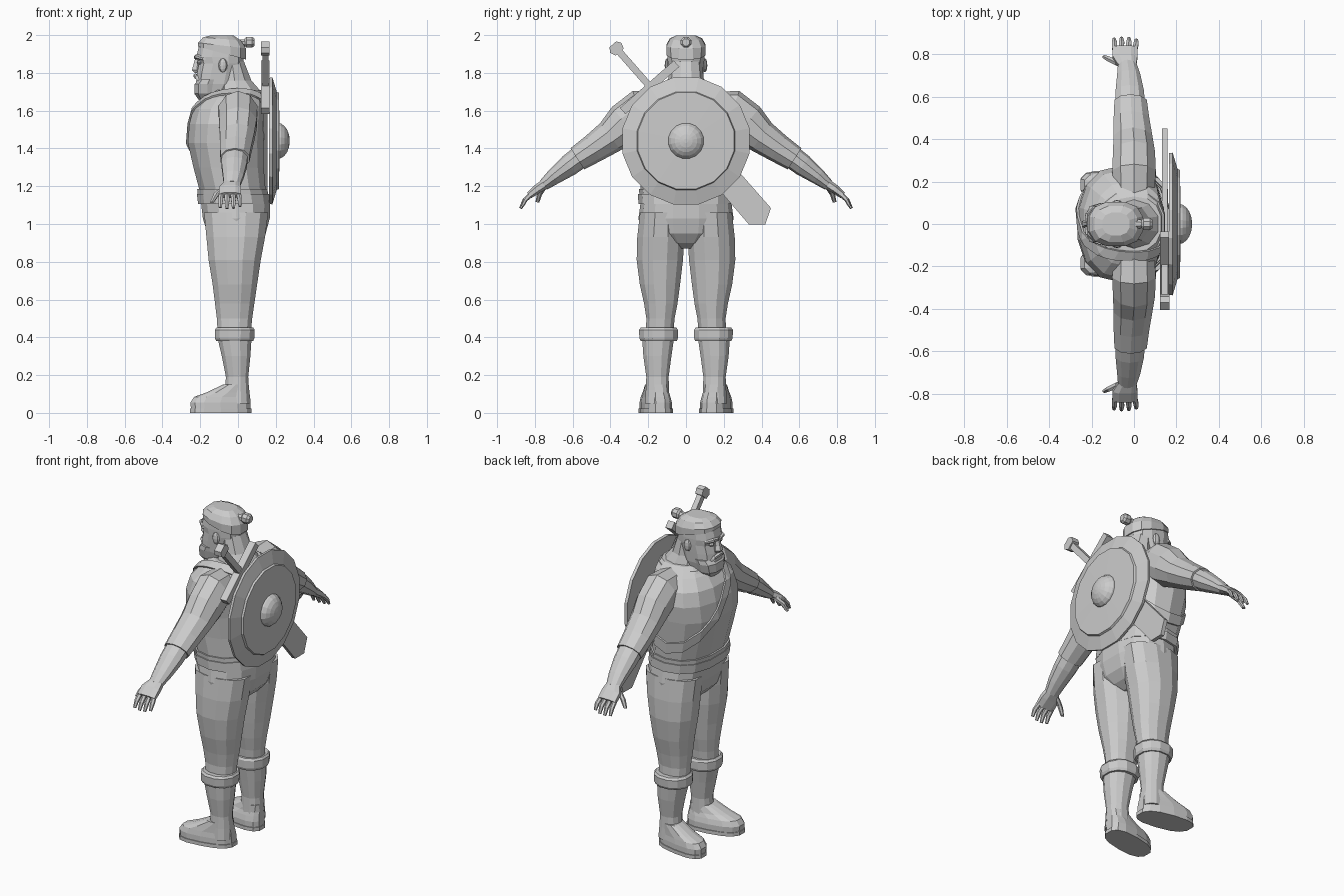
import bpy, bmesh, math
from mathutils import Vector as V

def finish(name, bm, mirror=False):
    bmesh.ops.recalc_face_normals(bm, faces=bm.faces)
    me = bpy.data.meshes.new(name)
    bm.to_mesh(me)
    bm.free()
    ob = bpy.data.objects.new(name, me)
    bpy.context.collection.objects.link(ob)
    if mirror:
        m = ob.modifiers.new("mirror", 'MIRROR')
        m.use_axis = (False, True, False)
    return ob

def loft(name, rings, n=12, p=1.0, mirror=False):
    """Skin through rings given as (centre, u half-axis, v half-axis); p < 1 is boxier."""
    bm = bmesh.new()
    sp = lambda t: math.copysign(abs(t) ** p, t)
    loops = []
    for c, u, v in rings:
        angs = [2 * math.pi * (i + .5) / n for i in range(n)]
        loops.append([bm.verts.new(V(c) + V(u) * sp(math.cos(a)) + V(v) * sp(math.sin(a)))
                      for a in angs])
    for a, b in zip(loops, loops[1:]):
        for i in range(n):
            bm.faces.new((a[i], a[(i + 1) % n], b[(i + 1) % n], b[i]))
    bm.faces.new(loops[0])
    bm.faces.new(loops[-1])
    return finish(name, bm, mirror)

def level(rows, skew=0.0, tilt=0.0):
    """Horizontal rings from (z, x0, x1, y0, y1)."""
    return [(((a + b) / 2, (c + d) / 2, z), ((b - a) / 2, skew * (b - a) / 2, tilt),
             (0, (d - c) / 2, 0)) for z, a, b, c, d in rows]

def sym(rows):
    return level([(z, a, b, -h, h) for z, a, b, h in rows])

def limb(rows):
    """Rings along an arm from (x, y, z, half depth in x, half thickness)."""
    pts = [V(r[:3]) for r in rows]
    out = []
    for i, r in enumerate(rows):
        d = (pts[min(i + 1, len(pts) - 1)] - pts[max(i - 1, 0)]).normalized()
        w = d.cross(V((1, 0, 0))).normalized()
        out.append((pts[i], (r[3], 0, 0), w * r[4]))
    return out

def prism(name, pts, x0, x1):
    """Extrude a (y, z) outline along x."""
    bm = bmesh.new()
    f = bm.faces.new([bm.verts.new((x0, y, z)) for y, z in pts])
    g = bmesh.ops.extrude_face_region(bm, geom=[f])['geom']
    bmesh.ops.translate(bm, verts=[e for e in g if isinstance(e, bmesh.types.BMVert)],
                        vec=(x1 - x0, 0, 0))
    return finish(name, bm)

def ball(name, c, s, n=8, mirror=False):
    bm = bmesh.new()
    bmesh.ops.create_uvsphere(bm, u_segments=n, v_segments=6, radius=1)
    for v in bm.verts:
        v.co = V((v.co.x * s[0] + c[0], v.co.y * s[1] + c[1], v.co.z * s[2] + c[2]))
    return finish(name, bm, mirror)

# Torso and neck
torso = loft("torso", sym([(1.08, -.19, .155, .235), (1.18, -.208, .15, .24),
    (1.30, -.24, .14, .25), (1.43, -.27, .14, .265), (1.53, -.262, .145, .275),
    (1.61, -.24, .145, .255), (1.67, -.19, .145, .2), (1.71, -.13, .13, .13)]), 14, .85)
loft("neck", sym([(1.66, -.13, .15, .16), (1.71, -.12, .12, .115),
    (1.76, -.11, .075, .095), (1.86, -.1, .035, .085)]), 10)
loft("collar", level([(1.67, -.185, .15, -.18, .18), (1.695, -.165, .145, -.155, .155)]), 14, .85)

# Chest strap: a slanted slice of the puffed-out torso
bm = bmesh.new()
bm.from_mesh(torso.data)
bm.normal_update()
for v in bm.verts:
    v.co += v.normal * .01
nrm = V((0, .74, .67)).normalized()
for s in (1, -1):
    bmesh.ops.bisect_plane(bm, geom=bm.verts[:] + bm.edges[:] + bm.faces[:],
        plane_co=V((0, -.13, 1.68)) + nrm * .024 * s, plane_no=nrm * s, clear_outer=True)
strap = finish("chest_strap", bm)
strap.modifiers.new("thickness", 'SOLIDIFY').thickness = .018

# Belt
loft("belt", sym([(1.105, -.215, .175, .252), (1.16, -.222, .168, .254)]), 14, .85)
loft("belt_upper_band", sym([(1.16, -.218, .163, .247), (1.185, -.22, .16, .249)]), 14, .85)

# Trousers
loft("trouser_seat", sym([(1.115, -.2, .175, .24), (1.03, -.19, .172, .252),
    (.95, -.165, .15, .235), (.90, -.12, .11, .15), (.87, -.07, .06, .06)]), 14, .85)
loft("trouser_leg", level([(1.06, -.185, .165, .01, .247), (.93, -.172, .148, .005, .262),
    (.81, -.16, .125, .012, .265), (.68, -.138, .105, .028, .248), (.58, -.125, .09, .042, .225),
    (.50, -.115, .078, .058, .212), (.42, -.11, .07, .065, .215)]), 12, .9, True)

# Boots
loft("boot_cuff", level([(.38, -.118, .083, .046, .242), (.395, -.126, .09, .04, .25),
    (.44, -.126, .092, .04, .252), (.452, -.115, .083, .048, .242)]), 12, .9, True)
loft("boot_shaft", level([(.40, -.112, .075, .06, .235), (.30, -.088, .068, .075, .228),
    (.19, -.066, .056, .09, .212), (.12, -.07, .06, .088, .215), (.05, -.07, .065, .085, .22)]),
    12, .9, True)
loft("boot_foot", level([(.02, -.252, .07, .083, .238), (.055, -.255, .07, .083, .238),
    (.085, -.235, .067, .09, .232), (.108, -.17, .063, .095, .225),
    (.15, -.08, .058, .095, .215)], -.16), 14, .75, True)
loft("boot_sole", level([(0, -.256, .075, .078, .243), (.022, -.256, .075, .078, .243)], -.16),
     14, .75, True)

# Arms: sleeve, forearm, hand
loft("sleeve", limb([(0, .13, 1.60, .1, .1), (0, .24, 1.59, .108, .122), (0, .32, 1.53, .104, .115),
    (-.005, .40, 1.462, .096, .09), (-.012, .49, 1.40, .088, .077), (-.016, .575, 1.345, .08, .067)]),
    10, 1, True)
loft("forearm", limb([(-.016, .54, 1.37, .073, .061), (-.02, .62, 1.31, .07, .058),
    (-.025, .70, 1.25, .057, .043), (-.032, .755, 1.205, .045, .03)]), 10, 1, True)
loft("palm", limb([(-.032, .745, 1.213, .045, .028), (-.042, .785, 1.187, .062, .026),
    (-.043, .83, 1.152, .062, .02)]), 8, .8, True)
for i, reach in enumerate((.93, 1.0, .98, .85)):
    x = -.09 + .031 * i
    loft("finger_%d" % (i + 1), limb([(x, .818, 1.16, .014, .014),
        (x - .002 + .003 * i, .818 + .037 * reach, 1.16 - .036 * reach, .014, .012),
        (x - .004 + .004 * i, .818 + .058 * reach, 1.16 - .078 * reach, .009, .008)]), 6, 1, True)
loft("thumb", limb([(-.07, .755, 1.195, .02, .017), (-.112, .775, 1.16, .018, .014),
    (-.138, .787, 1.115, .011, .01)]), 6, 1, True)

# Head
loft("head", sym([(1.648, -.2, -.12, .05), (1.68, -.222, -.05, .078), (1.74, -.226, 0, .092),
    (1.80, -.22, .015, .096), (1.85, -.21, .03, .099), (1.885, -.224, .035, .1),
    (1.935, -.212, .035, .098), (1.97, -.185, .02, .08)]), 12, .8)
hair = [(1.905, -.215, .045, -.106, .106), (1.945, -.215, .045, -.107, .107),
        (1.98, -.188, .018, -.088, .088), (1.997, -.15, -.02, -.055, .055)]
loft("hair_cap", [(c, (u[0], 0, t), v) for (c, u, v), t in
                  zip(level(hair), (-.035, -.015, -.008, 0))], 12, .8)
loft("hair_knot_stem", [((x, 0, 1.955 + x * .1), (0, r, 0), (0, 0, r))
                        for x, r in ((0, .025), (.045, .02))], 8)
loft("hair_knot", [((x, 0, 1.962), (0, r, 0), (0, 0, r))
                   for x, r in ((.035, .02), (.045, .031), (.075, .031), (.088, .02))], 8)
loft("nose", sym([(1.80, -.232, -.19, .024), (1.815, -.248, -.19, .027),
    (1.84, -.24, -.19, .017), (1.89, -.226, -.19, .012)]), 6)
loft("brow", [((-.222, .012, 1.882), (.012, 0, 0), (0, 0, .011)),
              ((-.218, .05, 1.887), (.012, 0, 0), (0, 0, .013)),
              ((-.18, .085, 1.875), (.01, 0, 0), (0, 0, .009))], 6, 1, True)
ball("eye", (-.203, .042, 1.855), (.014, .017, .011), 8, True)
ball("ear", (-.08, .1, 1.84), (.024, .013, .037), 8, True)
loft("moustache", [((-.225, 0, 1.785), (.013, 0, 0), (0, 0, .012)),
                   ((-.216, .04, 1.775), (.012, 0, 0), (0, 0, .012)),
                   ((-.185, .065, 1.745), (.01, 0, 0), (0, 0, .01))], 6, 1, True)
loft("beard", sym([(1.655, -.208, -.13, .05), (1.69, -.234, -.09, .084),
    (1.74, -.232, -.09, .098), (1.765, -.21, -.09, .1)]), 10, .75)

# Shield: lathed disc around x with a raised inner face and a domed boss
def disc(name, rows, n):
    return loft(name, [((x, 0, 1.44), (0, r, 0), (0, 0, r)) for x, r in rows], n)
disc("shield", [(.168, .325), (.165, .34), (.182, .343), (.205, .265), (.216, .26), (.22, .1)], 16)
boss = [(.21 + .064 * math.sin(t), .097 * math.cos(t)) for t in (0, .3, .6, .9, 1.2, 1.45)]
disc("shield_boss", boss, 16)

# Sword slung diagonally behind the back
def along(pts):
    return [(-.185 + .66 * a + .75 * b, 1.73 - .75 * a + .66 * b) for a, b in pts]
prism("sword_blade", along([(0, -.085), (0, .05), (.905, .05), (.95, -.03), (.895, -.095)]),
      .133, .157)
prism("sword_guard", along([(-.022, -.2), (-.022, .18), (.022, .18), (.022, -.2)]), .122, .166)
prism("sword_grip", along([(-.25, -.024), (-.25, .012), (0, .012), (0, -.024)]), .129, .161)
prism("sword_pommel", along([(-.3, -.03), (-.3, .018), (-.275, .034), (-.245, .022),
                             (-.245, -.034), (-.275, -.046)]), .122, .168)
